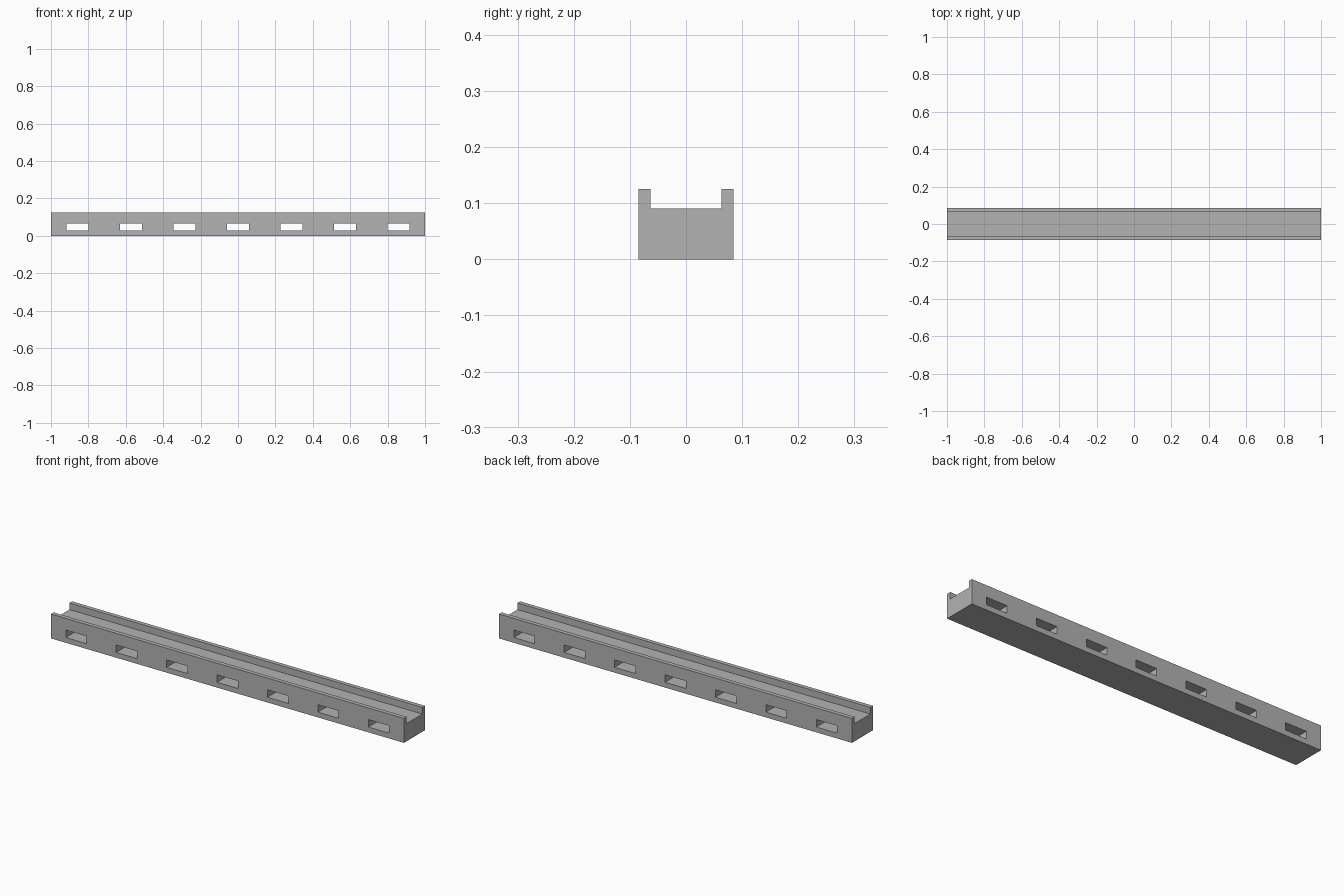
import bpy
import bmesh

default = bpy.data.objects.get("Cube")
if default:
    bpy.data.objects.remove(default, do_unlink=True)

LENGTH = 2.0
HALF_WIDTH, HEIGHT = 0.085, 0.125
GROOVE_HALF, GROOVE_FLOOR = 0.0635, 0.091
SLOT_COUNT, SLOT_LENGTH = 7, 0.118
SLOT_LOW, SLOT_HIGH = 0.027, 0.065

grey = bpy.data.materials.new("plain grey")
grey.use_nodes = True
colour = (0.45, 0.45, 0.45, 1)
grey.diffuse_color = colour
grey.node_tree.nodes["Principled BSDF"].inputs["Base Color"].default_value = colour


def add_object(name, bm):
    bmesh.ops.recalc_face_normals(bm, faces=bm.faces)
    mesh = bpy.data.meshes.new(name)
    bm.to_mesh(mesh)
    bm.free()
    mesh.materials.append(grey)
    obj = bpy.data.objects.new(name, mesh)
    bpy.context.collection.objects.link(obj)
    return obj


# Grooved rail: mirrored cross-section swept along x
half = [(HALF_WIDTH, 0), (HALF_WIDTH, HEIGHT),
        (GROOVE_HALF, HEIGHT), (GROOVE_HALF, GROOVE_FLOOR)]
profile = half + [(-y, z) for y, z in reversed(half)]
bm = bmesh.new()
end = bm.faces.new([bm.verts.new((-LENGTH / 2, y, z)) for y, z in profile])
sweep = bmesh.ops.extrude_face_region(bm, geom=[end], use_keep_orig=True)
moved = [v for v in sweep["geom"] if isinstance(v, bmesh.types.BMVert)]
bmesh.ops.translate(bm, verts=moved, vec=(LENGTH, 0, 0))
rail = add_object("grooved_rail", bm)

# Row of rectangular slots passing right through the sides
bm = bmesh.new()
pitch = LENGTH / SLOT_COUNT
for i in range(SLOT_COUNT):
    x = (i - (SLOT_COUNT - 1) / 2) * pitch
    box = bmesh.ops.create_cube(bm, size=1)["verts"]
    bmesh.ops.scale(bm, verts=box,
                    vec=(SLOT_LENGTH, HALF_WIDTH * 3, SLOT_HIGH - SLOT_LOW))
    bmesh.ops.translate(bm, verts=box, vec=(x, 0, (SLOT_LOW + SLOT_HIGH) / 2))
cutter = add_object("slot_cutter", bm)

# Cut the slots and discard the cutter
cut = rail.modifiers.new("slots", "BOOLEAN")
cut.operation = "DIFFERENCE"
cut.solver = "EXACT"
cut.object = cutter
bpy.context.view_layer.objects.active = rail
rail.select_set(True)
bpy.ops.object.modifier_apply(modifier=cut.name)
bpy.data.objects.remove(cutter, do_unlink=True)
